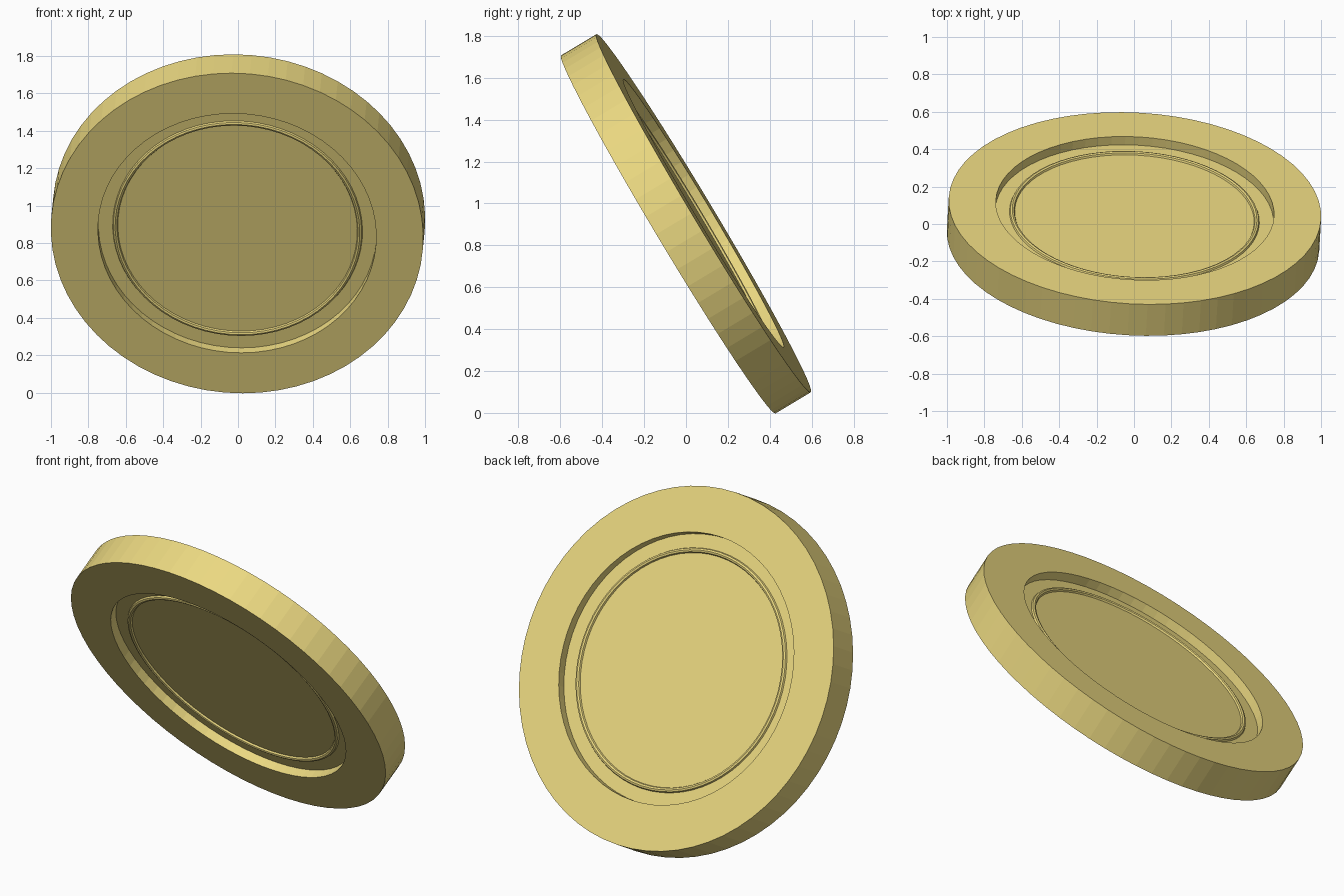
import bpy, bmesh, math
from mathutils import Vector, Matrix

if "Cube" in bpy.data.objects:
    bpy.data.objects.remove(bpy.data.objects["Cube"])

SIDES = 64
gold = bpy.data.materials.new("gold")
gold.diffuse_color = (0.83, 0.69, 0.22, 1)
gold.use_nodes = True
gold.node_tree.nodes["Principled BSDF"].inputs["Base Color"].default_value = gold.diffuse_color

# Disc axis: leaning back about 31 degrees, turned slightly sideways
axis = Vector((0.05, 0.857, 0.513)).normalized()
place = Matrix.Translation((0, 0, 0.903)) @ axis.to_track_quat('Z', 'Y').to_matrix().to_4x4()


def lathe(name, profile, closed=False, sides=SIDES):
    """Spin a list of (radius, height) points round the disc axis."""
    bm = bmesh.new()
    rings = []
    for r, h in profile:
        if r == 0:
            rings.append([bm.verts.new((0, 0, h))])
        else:
            rings.append([bm.verts.new((r * math.cos(2 * math.pi * i / sides),
                                        r * math.sin(2 * math.pi * i / sides), h))
                          for i in range(sides)])
    pairs = list(zip(rings, rings[1:]))
    if closed:
        pairs.append((rings[-1], rings[0]))
    for a, b in pairs:
        for i in range(sides):
            j = (i + 1) % sides
            if len(a) == 1:
                bm.faces.new((a[0], b[i], b[j]))
            elif len(b) == 1:
                bm.faces.new((a[i], b[0], a[j]))
            else:
                bm.faces.new((a[i], b[i], b[j], a[j]))
    bmesh.ops.recalc_face_normals(bm, faces=bm.faces)
    bm.transform(place)
    mesh = bpy.data.meshes.new(name)
    bm.to_mesh(mesh)
    bm.free()
    mesh.materials.append(gold)
    obj = bpy.data.objects.new(name, mesh)
    bpy.context.collection.objects.link(obj)
    return obj


# Coin body: thick rim with a shallow recess on both faces
half, floor = 0.098, 0.046
upper = [(0, floor), (0.745, floor), (0.745, half), (0.997, half)]
lathe("coin_body", upper + [(r, -h) for r, h in reversed(upper)])

# Thin raised bead sitting in the recess on each face
for name, h in (("back_bead", floor), ("front_bead", -floor)):
    section = [(0.655 + 0.014 * math.cos(a * math.pi / 4),
                h + 0.014 * math.sin(a * math.pi / 4)) for a in range(8)]
    lathe(name, section, closed=True)
